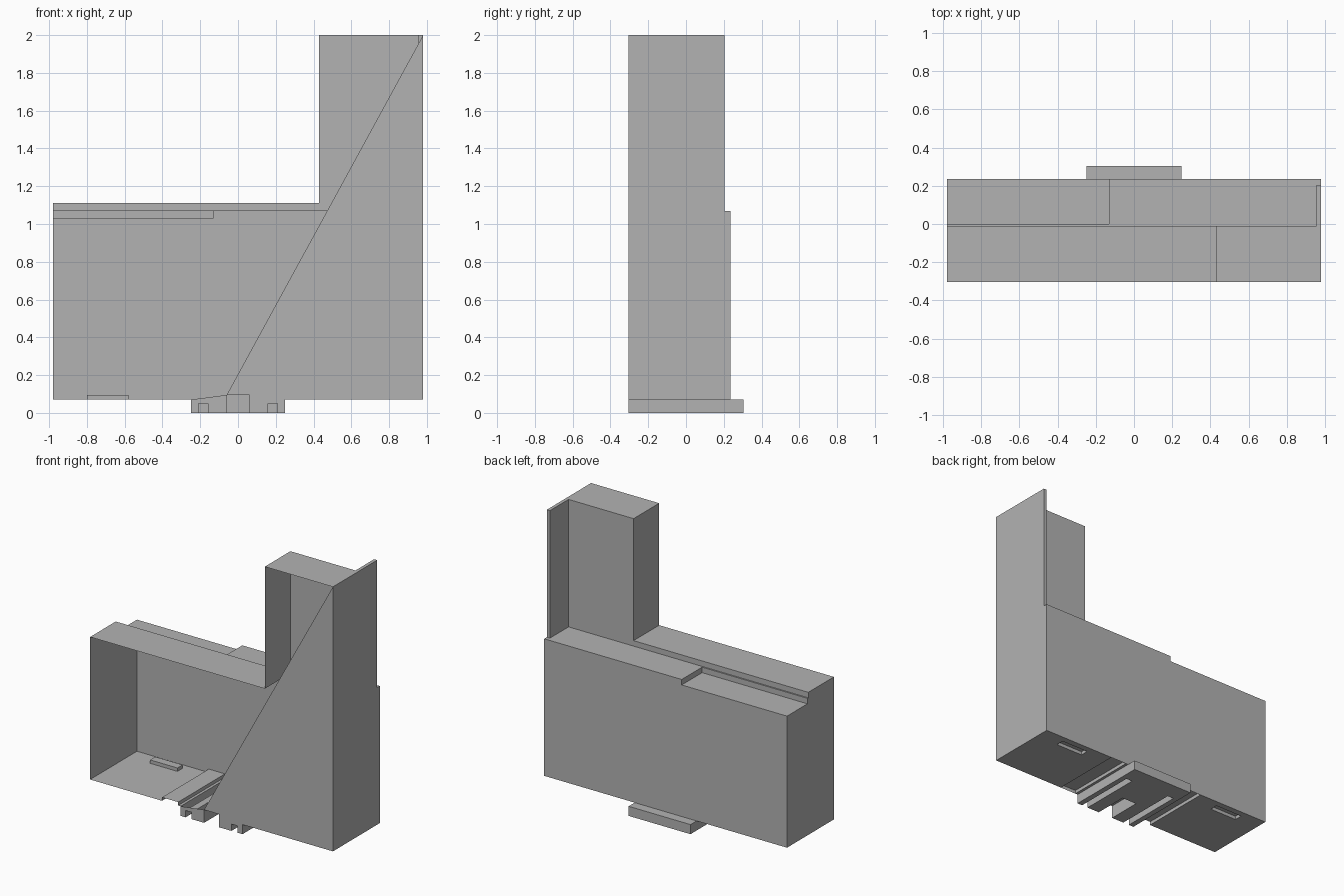
import bpy, bmesh

cube = bpy.data.objects.get("Cube")
if cube:
    bpy.data.objects.remove(cube)

grey = bpy.data.materials.new("plain_grey")
grey.use_nodes = True
colour = (0.45, 0.45, 0.45, 1)
grey.diffuse_color = colour
grey.node_tree.nodes["Principled BSDF"].inputs["Base Color"].default_value = colour

# Main dimensions
W, FRONT, BACK, MID = 0.98, -0.305, 0.235, -0.01
BASE, LEDGE, DIP, TOP, HIGH = 0.07, 1.07, 1.03, 1.11, 2.0
COL, PLATE, PLATE_END = 0.43, 0.955, 0.205
FOOT, FOOT_END, ROOF = 0.25, 0.305, 0.095


def sheet(bm, axis, at, outline):
    """Flat polygon on the plane axis = at."""
    i = "xyz".index(axis)
    verts = []
    for a, b in outline:
        co = [a, b]
        co.insert(i, at)
        verts.append(bm.verts.new(co))
    bm.faces.new(verts)


def rect(bm, axis, at, a, b):
    sheet(bm, axis, at, [(a[0], b[0]), (a[1], b[0]), (a[1], b[1]), (a[0], b[1])])


def pocket(bm, x, y, z, front=True, back=True):
    """Recess that opens downward."""
    rect(bm, "z", z[1], x, y)
    for side in x:
        rect(bm, "x", side, y, z)
    if front:
        rect(bm, "y", y[0], x, z)
    if back:
        rect(bm, "y", y[1], x, z)


def finish(bm, name):
    bmesh.ops.remove_doubles(bm, verts=bm.verts, dist=0.0005)
    bmesh.ops.recalc_face_normals(bm, faces=bm.faces)
    mesh = bpy.data.meshes.new(name)
    bm.to_mesh(mesh)
    bm.free()
    mesh.materials.append(grey)
    bpy.context.collection.objects.link(bpy.data.objects.new(name, mesh))


# Side walls
bm = bmesh.new()
sheet(bm, "x", W, [(FRONT, BASE), (BACK, BASE), (BACK, LEDGE), (PLATE_END, LEDGE),
                   (PLATE_END, HIGH), (FRONT, HIGH)])
sheet(bm, "x", -W, [(FRONT, BASE), (BACK, BASE), (BACK, DIP), (0, DIP), (0, LEDGE),
                    (MID, LEDGE), (MID, TOP), (FRONT, TOP)])
finish(bm, "side_walls")

# Back wall with its lowered corner
STEP = -0.13
bm = bmesh.new()
sheet(bm, "y", BACK, [(-W, BASE), (W, BASE), (W, LEDGE), (STEP, LEDGE),
                      (STEP, DIP), (-W, DIP)])
finish(bm, "back_wall")

# Stepped roof of the body
bm = bmesh.new()
rect(bm, "z", TOP, (-W, COL), (FRONT, MID))
rect(bm, "y", MID, (-W, COL), (LEDGE, TOP))
rect(bm, "z", LEDGE, (-W, STEP), (MID, 0))
rect(bm, "z", LEDGE, (STEP, PLATE), (MID, BACK))
rect(bm, "z", LEDGE, (PLATE, W), (PLATE_END, BACK))
rect(bm, "y", 0, (-W, STEP), (DIP, LEDGE))
rect(bm, "x", STEP, (0, BACK), (DIP, LEDGE))
rect(bm, "z", DIP, (-W, STEP), (0, BACK))
finish(bm, "body_roof")

# Upright column and the thin fin behind it
bm = bmesh.new()
rect(bm, "x", COL, (FRONT, MID), (TOP, HIGH))
rect(bm, "y", MID, (COL, PLATE), (LEDGE, HIGH))
rect(bm, "z", HIGH, (COL, W), (FRONT, MID))
rect(bm, "z", HIGH, (PLATE, W), (MID, PLATE_END))
rect(bm, "x", PLATE, (MID, PLATE_END), (LEDGE, HIGH))
rect(bm, "y", PLATE_END, (PLATE, W), (LEDGE, HIGH))
finish(bm, "upright_column")

# Diagonal front panel, open on the other side
SLOT, RIB = 0.06, (0.16, 0.21)
NOTCH = 0.05
rib_outline = [(SLOT, 0), (RIB[0], 0), (RIB[0], NOTCH), (RIB[1], NOTCH),
               (RIB[1], 0), (FOOT, 0), (FOOT, BASE)]
bm = bmesh.new()
sheet(bm, "y", FRONT, [(-SLOT, ROOF), (SLOT, ROOF)] + rib_outline + [(W, BASE), (W, HIGH)])
finish(bm, "front_panel")

# Floor: outer plates with a small slot, and a full-depth channel
CHANNEL = (0.27, 0.4)
SX, SY = (0.58, 0.8), (0.13, 0.19)
bm = bmesh.new()
for s in (-1, 1):
    def span(a, b):
        return tuple(sorted((s * a, s * b)))
    depth = (FRONT, BACK)
    rect(bm, "z", BASE, span(CHANNEL[1], SX[0]), depth)
    rect(bm, "z", BASE, span(SX[1], W), depth)
    rect(bm, "z", BASE, span(*SX), (FRONT, SY[0]))
    rect(bm, "z", BASE, span(*SX), (SY[1], BACK))
    pocket(bm, span(*SX), SY, (BASE, ROOF))
    pocket(bm, span(*CHANNEL), depth, (BASE, ROOF), front=False, back=False)
    rect(bm, "z", BASE, span(FOOT, CHANNEL[0]), depth)
finish(bm, "floor")

# Hollow foot with a central cutout and two long grooves
CUT_END, GROOVE_END = -0.05, 0.17
bm = bmesh.new()
for s in (-1, 1):
    def span(a, b):
        return tuple(sorted((s * a, s * b)))
    full = (FRONT, FOOT_END)
    rect(bm, "x", s * FOOT, full, (0, BASE))
    rect(bm, "z", 0, span(RIB[1], FOOT), full)
    rect(bm, "z", 0, span(SLOT, RIB[0]), full)
    rect(bm, "z", 0, span(*RIB), (GROOVE_END, FOOT_END))
    pocket(bm, span(*RIB), (FRONT, GROOVE_END), (0, NOTCH), front=False)
rect(bm, "z", 0, (-SLOT, SLOT), (CUT_END, FOOT_END))
pocket(bm, (-SLOT, SLOT), (FRONT, CUT_END), (0, ROOF), front=False)
rect(bm, "y", FOOT_END, (-FOOT, FOOT), (0, BASE))
rect(bm, "z", BASE, (-FOOT, FOOT), (BACK, FOOT_END))
sheet(bm, "y", FRONT, [(-x, z) for x, z in rib_outline] + [(-SLOT, ROOF)])
finish(bm, "foot")
